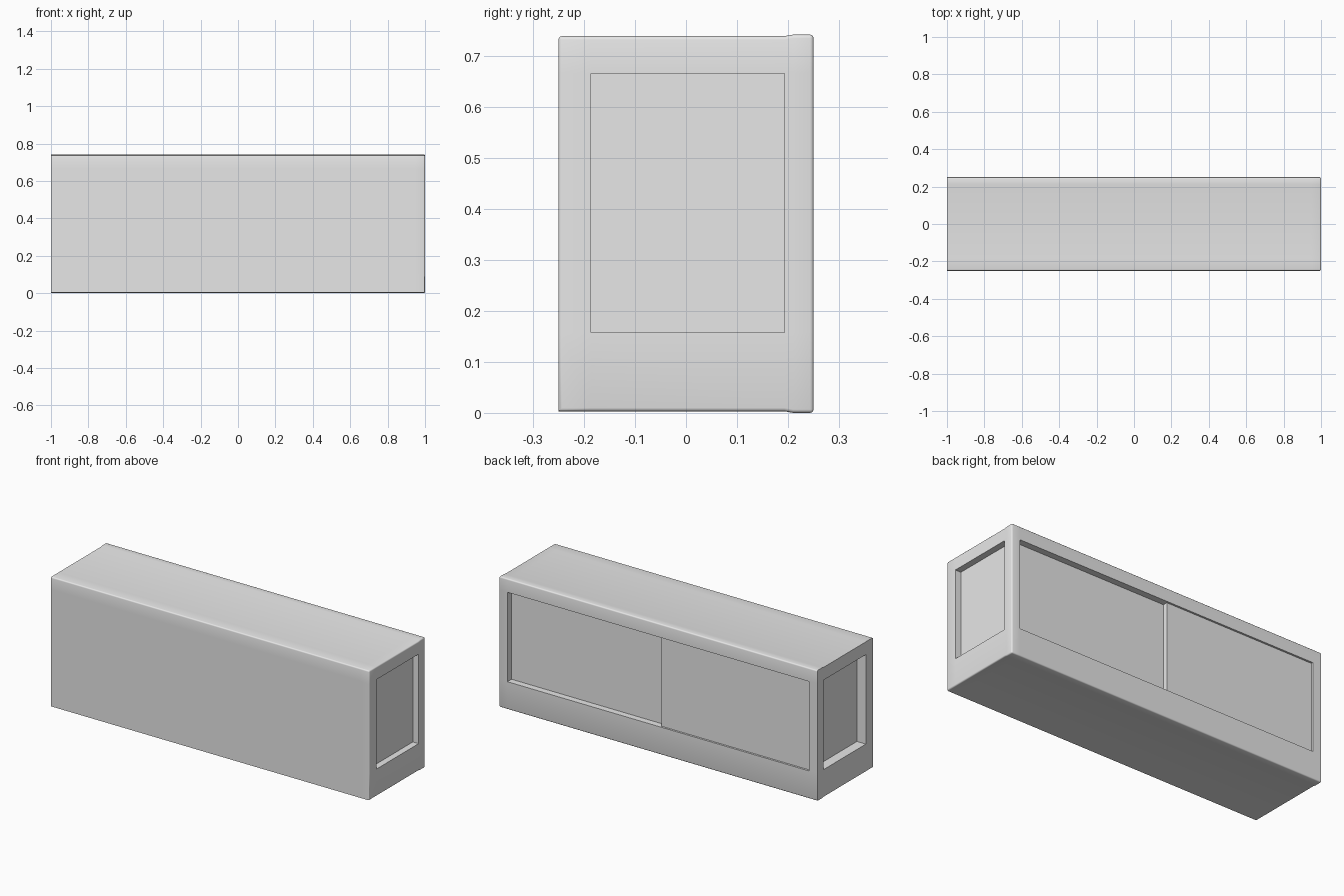
import bpy, bmesh, math
from mathutils import Vector

old = bpy.data.objects.get("Cube")
if old:
    bpy.data.objects.remove(old)

HEIGHT, LIP = 0.741, 0.003
BOTTOM, TOP = 0.157, 0.665          # opening heights
FRONT_Y, BACK_Y = -0.186, 0.193     # end openings
SIDE_X, SEAM_X = 0.947, -0.012      # back opening and seam between panels

# Plain grey material
grey = bpy.data.materials.new("light_grey")
grey.use_nodes = True
grey.diffuse_color = (0.8, 0.8, 0.8, 1)
grey.node_tree.nodes["Principled BSDF"].inputs["Base Color"].default_value = grey.diffuse_color

# Long box, slightly lower than the lip at the back
bm = bmesh.new()
bmesh.ops.create_cube(bm, size=1)
for v in bm.verts:
    v.co = Vector((v.co.x * 2, v.co.y * 0.5, HEIGHT / 2 + v.co.z * (HEIGHT - 2 * LIP)))


def is_rounded(edge):
    mid = (edge.verts[0].co + edge.verts[1].co) / 2
    return mid.x > -0.9 and not (mid.y < -0.2 and mid.z < 0.1)


# Small rounded corners
bmesh.ops.bevel(bm, geom=[e for e in bm.edges if is_rounded(e)], offset=0.007,
                segments=3, profile=0.5, affect='EDGES')

# Cut lines that outline the openings and the back lip
cuts = [(0, (-SIDE_X, SEAM_X, SIDE_X)), (1, (FRONT_Y, BACK_Y, 0.21)), (2, (BOTTOM, TOP))]
for axis, places in cuts:
    for place in places:
        point, normal = Vector(), Vector()
        point[axis], normal[axis] = place, 1
        bmesh.ops.bisect_plane(bm, geom=bm.verts[:] + bm.edges[:] + bm.faces[:],
                               dist=1e-6, plane_co=point, plane_no=normal)

# Raise the back lip a little above and below the box
for v in bm.verts:
    if v.co.y > 0.2:
        if v.co.z > 0.7:
            v.co.z += LIP
        elif v.co.z < 0.05:
            v.co.z -= LIP


def recess(direction, depth, low_x=-2, high_x=2):
    """Sink the opening faces that look along the direction."""
    bm.normal_update()
    faces = []
    for f in bm.faces:
        c = f.calc_center_median()
        inside = BOTTOM < c.z < TOP and low_x < c.x < high_x
        if direction.x:
            inside = inside and FRONT_Y < c.y < BACK_Y
        if inside and f.normal.dot(direction) > 0.99:
            faces.append(f)
    new = bmesh.ops.extrude_face_region(bm, geom=faces)["geom"]
    moved = [g for g in new if isinstance(g, bmesh.types.BMVert)]
    bmesh.ops.translate(bm, verts=moved, vec=-direction * depth)
    bmesh.ops.delete(bm, geom=[f for f in faces if f.is_valid], context='FACES_ONLY')


# Two sliding back panels, one set deeper than the other
back = Vector((0, 1, 0))
recess(back, 0.011, -SIDE_X, SIDE_X)
recess(back, 0.026, SEAM_X, SIDE_X)

# End panels
recess(Vector((1, 0, 0)), 0.036, low_x=0.99)
recess(Vector((-1, 0, 0)), 0.056, high_x=-0.99)

bmesh.ops.recalc_face_normals(bm, faces=bm.faces)
mesh = bpy.data.meshes.new("cabinet_body")
bm.to_mesh(mesh)
bm.free()
mesh.materials.append(grey)
body = bpy.data.objects.new("cabinet_body", mesh)
bpy.context.collection.objects.link(body)

# Smooth shading with crisp openings
bpy.ops.object.select_all(action='DESELECT')
body.select_set(True)
bpy.context.view_layer.objects.active = body
bpy.ops.object.shade_smooth_by_angle(angle=math.radians(40))
